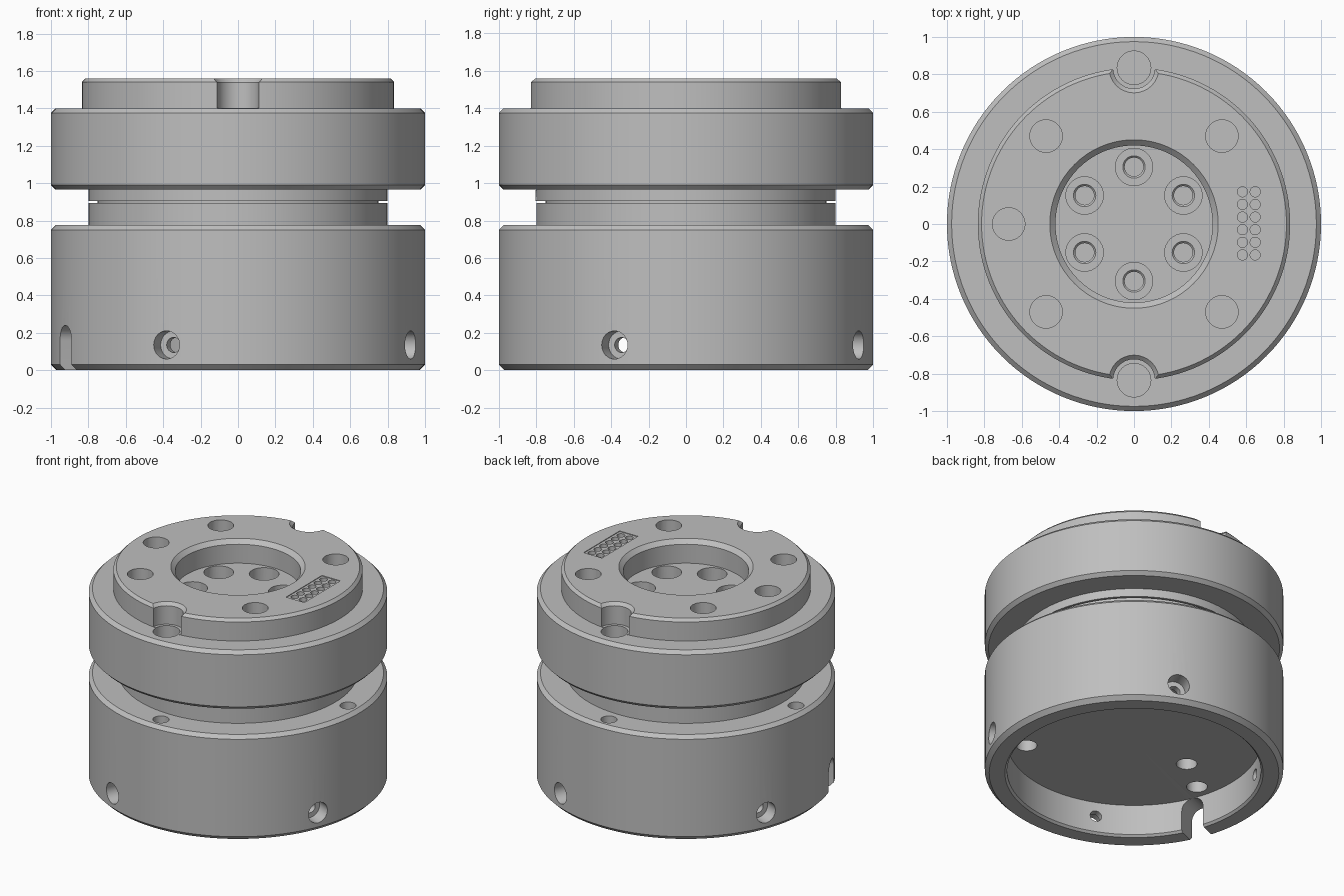
import bpy, bmesh
from math import radians, pi, cos, sin
from mathutils import Matrix, Vector

cube = bpy.data.objects.get("Cube")
if cube:
    bpy.data.objects.remove(cube, do_unlink=True)

steel = bpy.data.materials.new("satin_steel")
STEEL = (0.52, 0.52, 0.52, 1)
steel.use_nodes = True
steel.diffuse_color = STEEL
steel.node_tree.nodes["Principled BSDF"].inputs["Base Color"].default_value = STEEL


def lathe(bm, profile, matrix=Matrix(), steps=32):
    """Add a closed solid of revolution; profile is (radius, height), axis to axis."""
    old = set(bm.verts)
    pts = [(0, profile[0][1])] + list(profile) + [(0, profile[-1][1])]
    verts = [bm.verts.new((r, 0, z)) for r, z in pts]
    edges = [bm.edges.new(pair) for pair in zip(verts, verts[1:])]
    bmesh.ops.spin(bm, geom=verts + edges, cent=(0, 0, 0), axis=(0, 0, 1),
                   angle=2 * pi, steps=steps, use_duplicate=False)
    new = [v for v in bm.verts if v not in old]
    bmesh.ops.remove_doubles(bm, verts=new, dist=1e-5)
    bmesh.ops.transform(bm, matrix=matrix, verts=[v for v in bm.verts if v not in old])


def drill(bm, x, y, r, low, high):
    lathe(bm, [(r, low), (r, high)], Matrix.Translation((x, y, 0)))


def box(bm, centre, size, tilt=0):
    m = (Matrix.Translation(centre) @ Matrix.Rotation(tilt, 4, 'Y')
         @ Matrix.Diagonal((*size, 1)))
    bmesh.ops.create_cube(bm, size=1, matrix=m)


def radial(angle, z):
    """Turn the local z axis outward at the given angle and height."""
    return (Matrix.Rotation(radians(angle), 4, 'Z') @ Matrix.Translation((0, 0, z))
            @ Matrix.Rotation(pi / 2, 4, 'Y'))


def make(name, bm):
    bmesh.ops.recalc_face_normals(bm, faces=bm.faces)
    mesh = bpy.data.meshes.new(name)
    bm.to_mesh(mesh)
    bm.free()
    obj = bpy.data.objects.new(name, mesh)
    bpy.context.collection.objects.link(obj)
    mesh.materials.append(steel)
    return obj


def activate(obj):
    bpy.ops.object.select_all(action='DESELECT')
    obj.select_set(True)
    bpy.context.view_layer.objects.active = obj


def cut(obj, bm):
    cutter = make(obj.name + "_cutter", bm)
    cutter.hide_render = True
    mod = obj.modifiers.new("cut", 'BOOLEAN')
    mod.operation, mod.solver, mod.object = 'DIFFERENCE', 'EXACT', cutter
    activate(obj)
    bpy.ops.object.modifier_apply(modifier=mod.name)
    bpy.data.objects.remove(cutter, do_unlink=True)


def smooth(obj):
    activate(obj)
    bpy.ops.object.shade_smooth_by_angle(angle=radians(30))


# Lower drum: hollow underside, chamfered rim and lower half of the neck
bm = bmesh.new()
lathe(bm, [(0.85, 0.24), (0.85, 0.015), (0.865, 0), (0.97, 0), (1, 0.03), (1, 0.75),
           (0.975, 0.775), (0.8, 0.775), (0.8, 0.895)], steps=128)
base = make("lower_drum", bm)

bm = bmesh.new()
for k in range(4):
    # Counterbored screw holes through the wall, and holes in the ledge
    lathe(bm, [(0.04, 0.78), (0.04, 0.9), (0.075, 0.9), (0.075, 1.1)],
          radial(67.5 + 90 * k, 0.135))
    a = k * pi / 2
    drill(bm, 0.9 * cos(a), 0.9 * sin(a), 0.055, 0.6, 0.9)
# Holes in the ceiling of the hollow
for x, y in ((-0.71, -0.19), (-0.46, 0), (0.52, -0.5)):
    drill(bm, x, y, 0.07, 0.15, 0.4)
# Round-topped cable slot in the rim
arc = [(-0.08 * sin(i * pi / 16), -0.08 * cos(i * pi / 16)) for i in range(17)]
slot = [(0.3, -0.08)] + arc + [(0.3, 0.08)]
face = bm.faces.new([bm.verts.new((x, y, 0.7)) for x, y in slot])
walls = bmesh.ops.extrude_face_region(bm, geom=[face], use_keep_orig=True)["geom"]
top = [v for v in walls if isinstance(v, bmesh.types.BMVert)]
bmesh.ops.translate(bm, verts=top, vec=Vector((0, 0, 0.4)))
bmesh.ops.transform(bm, matrix=radial(202.5, 0.16), verts=list(face.verts) + top)
cut(base, bm)
smooth(base)

# Upper flange: neck with parting groove, wide ring, raised boss and centre pocket
bm = bmesh.new()
lathe(bm, [(0.75, 0.895), (0.75, 0.905), (0.8, 0.905), (0.8, 0.965), (0.975, 0.965),
           (1, 0.99), (1, 1.375), (0.975, 1.4), (0.835, 1.4), (0.835, 1.54),
           (0.815, 1.56), (0.45, 1.56), (0.42, 1.53), (0.42, 1.39)], steps=128)
flange = make("upper_flange", bm)

bm = bmesh.new()
# Six counterbored holes with conical tips in the pocket
for k in range(6):
    a = radians(30 + 60 * k)
    lathe(bm, [(0.05, 1.15), (0.05, 1.26), (0.06, 1.27), (0.1, 1.27), (0.1, 1.45)],
          Matrix.Translation((0.305 * cos(a), 0.305 * sin(a), 0)))
# Flat-bottomed holes on the boss
for x, y in ((-0.67, 0), (0.47, 0.47), (-0.47, 0.47), (0.47, -0.47), (-0.47, -0.47)):
    drill(bm, x, y, 0.087, 1.4, 1.7)
# Round notches in the boss edge, each with a dowel hole in the ledge
for s in (-1, 1):
    lathe(bm, [(0.09, 1.25), (0.09, 1.402), (0.112, 1.402), (0.112, 1.538),
               (0.145, 1.571)], Matrix.Translation((0, 0.835 * s, 0)))
cut(flange, bm)

# Shallow connector recess, then its two rows of contact holes
bm = bmesh.new()
box(bm, (0.615, 0, 1.58), (0.15, 0.42, 0.05))
cut(flange, bm)
bm = bmesh.new()
for x in (0.58, 0.648):
    for row in range(6):
        drill(bm, x, 0.172 - 0.0675 * row, 0.027, 1.52, 1.6)
cut(flange, bm)
smooth(flange)

# Small arrow mark on the front of the neck
bm = bmesh.new()
for s in (-1, 1):
    box(bm, (0.012 * s, -0.8, 0.925), (0.005, 0.008, 0.045), -s * 0.5)
box(bm, (0, -0.8, 0.952), (0.005, 0.008, 0.02))
make("alignment_mark", bm)
